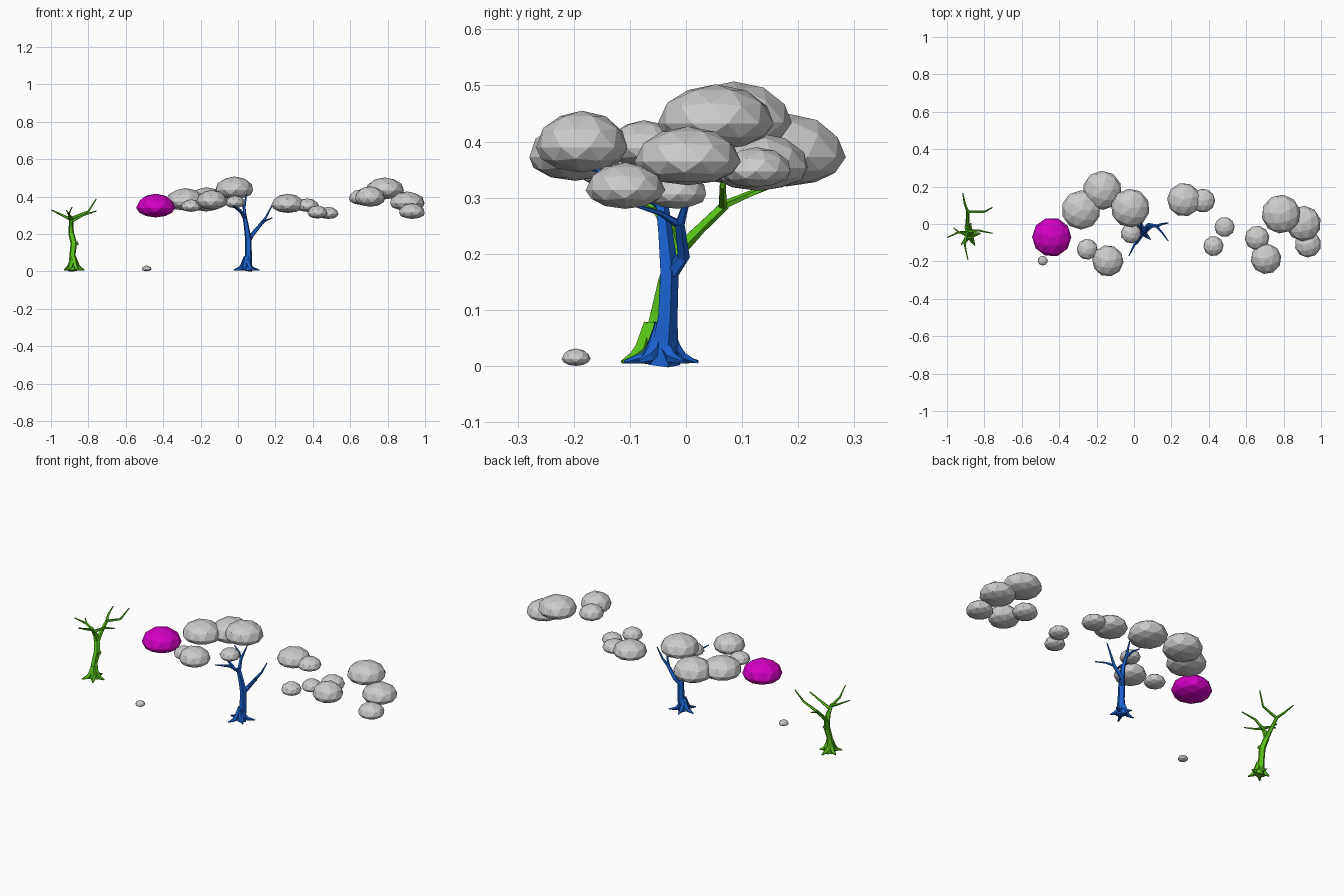
import bpy, bmesh, math
from mathutils import Vector, Matrix


def material(name, rgb):
    m = bpy.data.materials.new(name)
    m.diffuse_color = (*rgb, 1)
    return m


def finish(bm, name, mat=None):
    bmesh.ops.recalc_face_normals(bm, faces=bm.faces[:])
    me = bpy.data.meshes.new(name)
    bm.to_mesh(me)
    bm.free()
    if mat:
        me.materials.append(mat)
    ob = bpy.data.objects.new(name, me)
    bpy.context.collection.objects.link(ob)
    return ob


# Low-poly pebble shape: icosphere with a domed top and flatter underside
def blob(name, x, y, bottom, top, r, turn=0, mat=None):
    bm = bmesh.new()
    bmesh.ops.create_icosphere(bm, subdivisions=2, radius=1, matrix=Matrix.Rotation(turn, 4, 'Z'))
    h = top - bottom
    for v in bm.verts:
        v.co.z *= h * (0.6 if v.co.z > 0 else 0.4)
        v.co.x *= r
        v.co.y *= r
    ob = finish(bm, name, mat)
    ob.location = (x, y, bottom + 0.4 * h)
    return ob


# Tapered five-sided tube along (x, y, z, radius) points
def limb(bm, path, sides=5):
    pts = [Vector(p[:3]) for p in path]
    rings = []
    for i, p in enumerate(pts):
        d = (pts[min(i + 1, len(pts) - 1)] - pts[max(i - 1, 0)]).normalized()
        ref = Vector((0, 1, 0)) if abs(d.y) < 0.9 else Vector((1, 0, 0))
        u = (ref - d * ref.dot(d)).normalized()
        w = d.cross(u)
        rings.append([bm.verts.new(p + path[i][3] * (u * math.cos(a) + w * math.sin(a)))
                      for a in (2 * math.pi * k / sides for k in range(sides))])
    for a, b in zip(rings, rings[1:]):
        for k in range(sides):
            n = (k + 1) % sides
            bm.faces.new((a[k], a[n], b[n], b[k]))
    bm.faces.new(rings[0])
    bm.faces.new(rings[-1])


def tree(name, mat, limbs, root_reach, start):
    bm = bmesh.new()
    for path in limbs:
        limb(bm, path)
    # Spreading roots
    x, y = limbs[0][0][:2]
    for i, reach in enumerate(root_reach):
        a = start + 2 * math.pi * i / len(root_reach)
        c, s = math.cos(a), math.sin(a)
        limb(bm, [(x + 0.004 * c, y + 0.004 * s, 0.075, 0.012),
                  (x + 0.02 * c, y + 0.02 * s, 0.03, 0.014),
                  (x + 0.036 * c, y + 0.036 * s, 0.014, 0.011),
                  (x + reach * c, y + reach * s, 0.007, 0.003)])
    return finish(bm, name, mat)


blue = material("blue", (0.01, 0.12, 0.62))
green = material("green", (0.1, 0.55, 0.01))
magenta = material("magenta", (0.65, 0.0, 0.55))

# Blue tree: trunk, then side branch and crown forks
tree("blue_tree_trunk", blue, [
    [(.045, -.042, .004, .032), (.05, -.04, .03, .026), (.056, -.034, .09, .019),
     (.055, -.031, .17, .018), (.045, -.038, .24, .014), (.034, -.045, .3, .012)],
    [(.054, -.03, .16, .014), (.075, -.005, .195, .012), (.125, -.012, .255, .009)],
    [(.12, -.012, .25, .009), (.15, .0, .29, .006), (.182, .005, .352, .003)],
    [(.12, -.012, .252, .008), (.15, -.045, .272, .005), (.182, -.09, .286, .003)],
    [(.036, -.043, .285, .011), (.012, -.09, .325, .008), (-.027, -.17, .352, .003)],
    [(.02, -.07, .315, .008), (-.02, -.07, .345, .006), (-.068, -.07, .368, .003)],
    [(.036, -.043, .285, .011), (.033, -.02, .345, .008), (.045, .02, .41, .003)],
    [(.033, -.02, .34, .007), (.01, .0, .37, .005), (-.03, .01, .395, .003)],
], (.078, .065, .07, .075, .06), .5)

# Green tree
tree("green_tree_trunk", green, [
    [(-.88, -.062, .004, .03), (-.882, -.058, .03, .025), (-.885, -.05, .09, .017),
     (-.878, -.035, .15, .018), (-.892, -.018, .205, .016), (-.893, -.03, .25, .012)],
    [(-.88, -.035, .145, .012), (-.855, -.04, .15, .009)],
    [(-.89, -.02, .2, .014), (-.89, .025, .245, .01), (-.888, .07, .288, .009)],
    [(-.888, .065, .285, .008), (-.905, .11, .305, .006), (-.916, .165, .325, .003)],
    [(-.888, .065, .285, .008), (-.8, .065, .32, .006), (-.758, .088, .387, .003)],
    [(-.893, -.03, .24, .012), (-.895, -.055, .285, .009)],
    [(-.895, -.05, .278, .009), (-.94, -.045, .3, .006), (-.998, -.072, .328, .003)],
    [(-.895, -.05, .278, .009), (-.905, -.115, .305, .006), (-.888, -.19, .342, .003)],
    [(-.893, -.04, .265, .009), (-.83, -.035, .3, .006), (-.757, -.05, .322, .003)],
    [(-.935, -.045, .298, .005), (-.965, -.02, .315, .003)],
], (.06, .068, .055, .065, .06), .2)

# Foliage clusters: x, y, bottom, top, radius
foliage = [
    (-.283, .075, .325, .445, .105), (-.17, .18, .32, .45, .105),
    (-.02, .085, .385, .507, .104), (-.016, -.05, .338, .405, .054),
    (-.25, -.135, .318, .385, .056), (-.14, -.197, .33, .435, .084),
    (.267, .13, .312, .415, .09), (.37, .125, .318, .39, .064),
    (.484, -.016, .28, .345, .054), (.425, -.118, .282, .352, .054),
    (.658, -.075, .355, .438, .066), (.706, -.186, .345, .455, .082),
    (.786, .053, .385, .502, .104), (.905, .003, .322, .427, .095),
    (.93, -.108, .28, .363, .071)]
for i, f in enumerate(foliage):
    blob(f"foliage_{i + 1}", *f, turn=i * 1.3)
blob("magenta_foliage", -.44, -.07, .288, .415, .105, .3, magenta)

# Small stone on the ground
blob("ground_stone", -.488, -.196, 0, .031, .026, .6)
